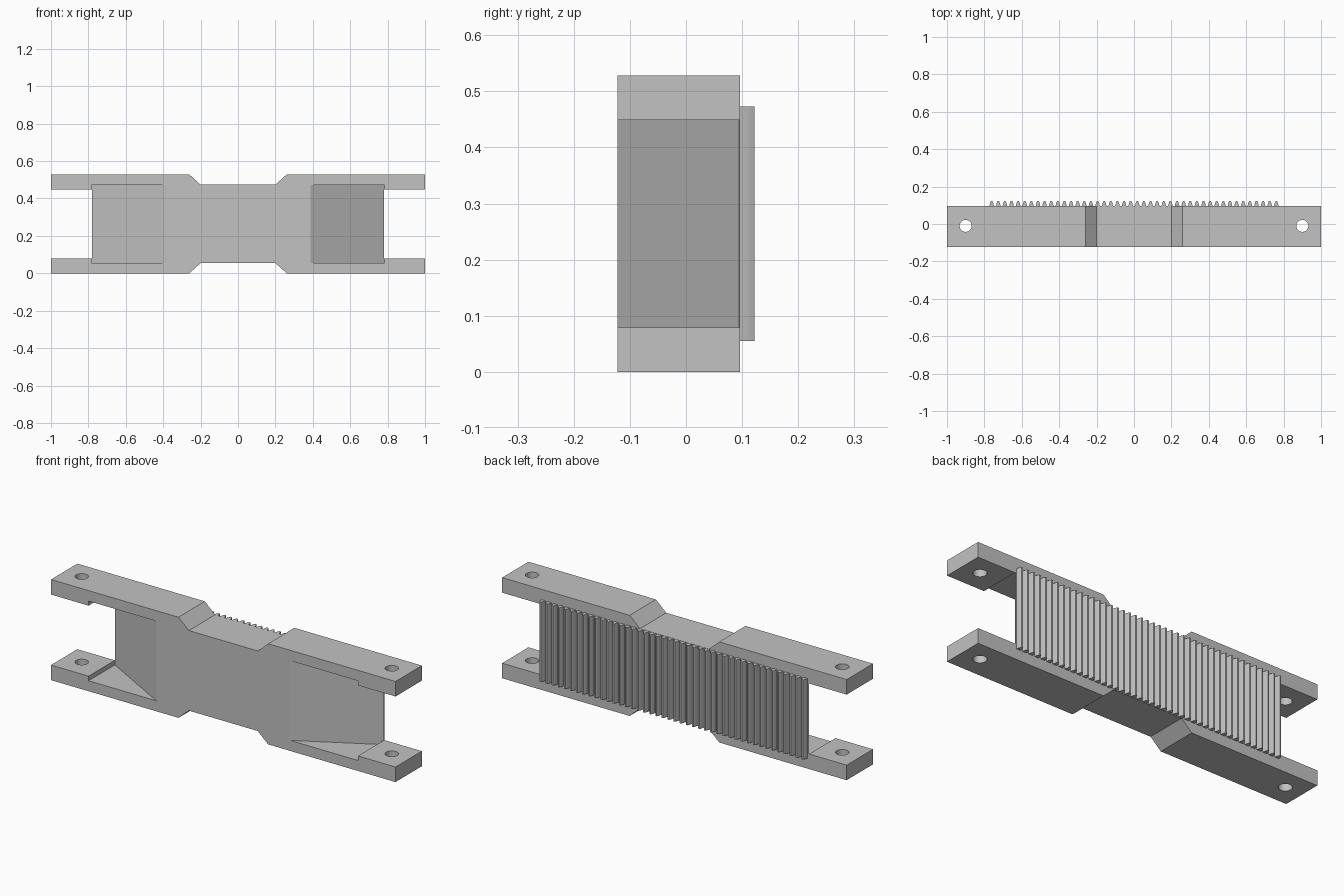
import bpy
import bmesh

cube = bpy.data.objects.get("Cube")
if cube:
    bpy.data.objects.remove(cube, do_unlink=True)

FRONT, BACK, TOP = -0.122, 0.096, 0.528
MID = TOP / 2

grey = bpy.data.materials.new("plain grey")
grey.use_nodes = True
colour = (0.54, 0.54, 0.54, 1)
grey.diffuse_color = colour
grey.node_tree.nodes["Principled BSDF"].inputs["Base Color"].default_value = colour


def prisms(name, outlines, offset):
    """Extrude closed outlines of 3D points by an offset into one object."""
    bm = bmesh.new()
    for outline in outlines:
        face = bm.faces.new([bm.verts.new(p) for p in outline])
        ext = bmesh.ops.extrude_face_region(bm, geom=[face], use_keep_orig=True)
        verts = [v for v in ext["geom"] if isinstance(v, bmesh.types.BMVert)]
        bmesh.ops.translate(bm, verts=verts, vec=offset)
    bmesh.ops.recalc_face_normals(bm, faces=bm.faces)
    mesh = bpy.data.meshes.new(name)
    bm.to_mesh(mesh)
    bm.free()
    mesh.materials.append(grey)
    obj = bpy.data.objects.new(name, mesh)
    bpy.context.collection.objects.link(obj)
    return obj


def cut(target, cutter):
    """Subtract the cutter, bake the result and remove the cutter."""
    mod = target.modifiers.new("cut", "BOOLEAN")
    mod.operation = "DIFFERENCE"
    mod.solver = "EXACT"
    mod.object = cutter
    cutter.hide_render = True
    bpy.context.view_layer.objects.active = target
    bpy.ops.object.modifier_apply(modifier=mod.name)
    bpy.data.objects.remove(cutter, do_unlink=True)


# Main frame: waisted plate with two forked arms at each end
quarter = [(0.2, 0.474), (0.26, TOP), (1, TOP), (1, 0.449), (0.78, 0.449)]
right_half = quarter + [(x, TOP - z) for x, z in reversed(quarter)]
outline = right_half + [(-x, z) for x, z in reversed(right_half)]
frame = prisms("forked_frame", [[(x, FRONT, z) for x, z in outline]],
               (0, BACK - FRONT, 0))

# Sloping front pockets and bolt holes at both ends
slope = (0.777 - 0.388) / (0.093 - FRONT)
for side in (-1, 1):
    start = 0.388 - 0.1 * slope
    wedge = [(start, FRONT - 0.1), (0.782, FRONT - 0.1),
             (0.782, 0.093 + 0.005 / slope), ]
    cut(frame, prisms("pocket_cutter", [[(side * x, y, 0.055) for x, y in wedge]],
                      (0, 0, TOP - 0.11)))
    bpy.ops.mesh.primitive_cylinder_add(vertices=48, radius=0.032, depth=1,
                                        location=(side * 0.9, -0.01, MID))
    bolt = bpy.context.object
    bolt.data.materials.append(grey)
    cut(frame, bolt)

# Rack of upright teeth along the back
COUNT, PITCH = 44, 0.0354
half_tooth = [(0.0125, BACK - 0.001), (0.011, 0.102), (0.009, 0.110),
              (0.0065, 0.117), (0.004, 0.122)]
profile = half_tooth + [(-x, y) for x, y in reversed(half_tooth)]
teeth = []
for i in range(COUNT):
    centre = (i - (COUNT - 1) / 2) * PITCH
    teeth.append([(centre + x, y, 0.055) for x, y in profile])
rack = prisms("rack_teeth", teeth, (0, 0, TOP - 0.11))

# Crisp edges, smooth hole walls and tooth flanks
for obj in (frame, rack):
    bpy.ops.object.select_all(action="DESELECT")
    obj.select_set(True)
    bpy.context.view_layer.objects.active = obj
    bpy.ops.object.shade_smooth_by_angle(angle=0.4)
